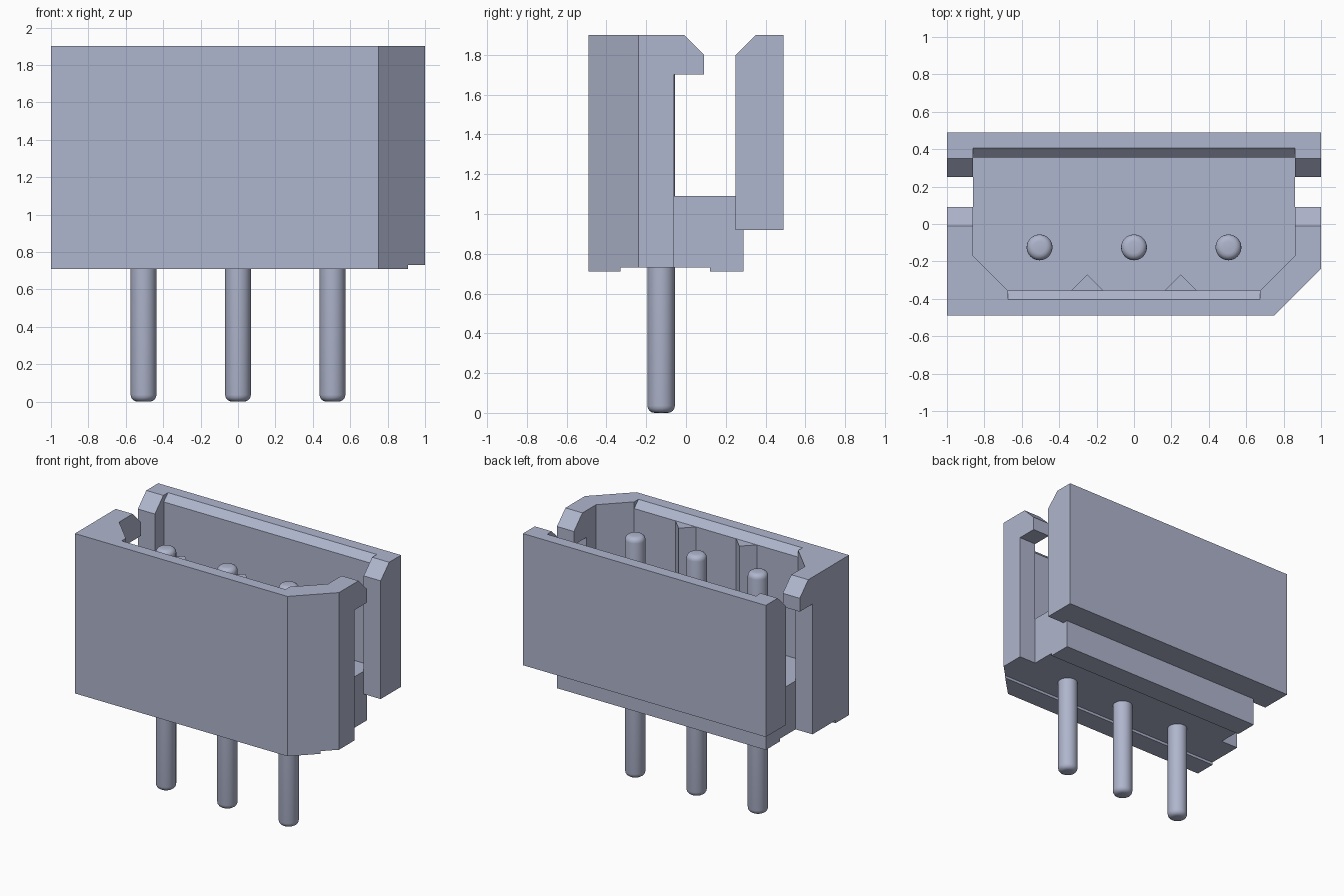
import bpy
import bmesh
import math

cube = bpy.data.objects.get("Cube")
if cube:
    bpy.data.objects.remove(cube, do_unlink=True)

# One blue-grey plastic for everything
COLOUR = (0.43, 0.465, 0.61, 1.0)
grey = bpy.data.materials.new("blue_grey")
grey.use_nodes = True
grey.diffuse_color = COLOUR
bsdf = next(n for n in grey.node_tree.nodes if n.type == 'BSDF_PRINCIPLED')
bsdf.inputs["Base Color"].default_value = COLOUR


def prism(name, outline, axis, lo, hi):
    """Extrude an outline along z (points are x, y) or along x (points are y, z)."""
    bm = bmesh.new()
    place = (lambda p: (p[0], p[1], lo)) if axis == 'z' else (lambda p: (lo, p[0], p[1]))
    face = bm.faces.new([bm.verts.new(place(p)) for p in outline])
    new = bmesh.ops.extrude_face_region(bm, geom=[face])["geom"]
    shift = (0, 0, hi - lo) if axis == 'z' else (hi - lo, 0, 0)
    bmesh.ops.translate(bm, vec=shift, verts=[v for v in new if isinstance(v, bmesh.types.BMVert)])
    bmesh.ops.recalc_face_normals(bm, faces=bm.faces)
    mesh = bpy.data.meshes.new(name)
    bm.to_mesh(mesh)
    bm.free()
    mesh.materials.append(grey)
    obj = bpy.data.objects.new(name, mesh)
    bpy.context.collection.objects.link(obj)
    return obj


def cut(target, outline, axis, lo, hi):
    """Subtract a prism from the target and discard the cutter."""
    cutter = prism("cutter", outline, axis, lo, hi)
    cutter.hide_render = True
    mod = target.modifiers.new("cut", 'BOOLEAN')
    mod.operation = 'DIFFERENCE'
    mod.solver = 'EXACT'
    mod.object = cutter
    bpy.context.view_layer.objects.active = target
    bpy.ops.object.modifier_apply(modifier=mod.name)
    bpy.data.objects.remove(cutter, do_unlink=True)


BOTTOM, TOP, FLOOR = 0.71, 1.9, 1.09
INNER_X = 0.86

# Housing block with one chamfered front corner
housing = prism("housing", [(-1, -0.49), (0.75, -0.49), (1, -0.24), (1, 0.49), (-1, 0.49)],
                'z', BOTTOM, TOP)

# Side windows with a hooked arm and bevelled entry
cut(housing, [(-0.06, FLOOR), (0.25, FLOOR), (0.25, 1.8), (0.40, 1.95), (-0.06, 1.95),
              (0.09, 1.8), (0.09, 1.7), (-0.06, 1.7)], 'x', -1.1, 1.1)

# Open side slots below the windows, and clearance under the rear posts
for lo, hi in ((-1.1, -INNER_X), (INNER_X, 1.1)):
    cut(housing, [(-0.06, 0.6), (0.6, 0.6), (0.6, 0.92), (0.25, 0.92), (0.25, 1.3), (-0.06, 1.3)],
        'x', lo, hi)

# Step under the rear wall and shallow groove across the underside
cut(housing, [(0.29, 0.6), (0.6, 0.6), (0.6, 0.92), (0.29, 0.92)], 'x', -1.1, 1.1)
cut(housing, [(-0.33, 0.6), (0.12, 0.6), (0.12, 0.73), (-0.33, 0.73)], 'x', -1.1, 1.1)

# Cavity, with two triangular ribs left standing on the front wall
cavity = [(-INNER_X, 0.355), (-INNER_X, -0.17), (-0.675, -0.355)]
for x in (-0.25, 0.25):
    cavity += [(x - 0.085, -0.355), (x, -0.27), (x + 0.085, -0.355)]
cavity += [(0.675, -0.355), (INNER_X, -0.17), (INNER_X, 0.355)]
cut(housing, cavity, 'z', FLOOR, 2.0)

# Lead-in chamfers on the front and rear rims
cut(housing, [(-0.2, 1.85), (-0.355, 1.85), (-0.455, 1.95), (-0.2, 1.95)], 'x', -0.675, 0.675)
cut(housing, [(0.3, 1.85), (0.355, 1.85), (0.455, 1.95), (0.3, 1.95)], 'x', -INNER_X, INNER_X)

# Contact pins with rounded ends
PIN_HEIGHT = 1.79
for side, x in (("right", -0.505), ("middle", 0), ("left", 0.505)):
    bpy.ops.mesh.primitive_cylinder_add(vertices=40, radius=0.069, depth=PIN_HEIGHT,
                                        location=(x, -0.125, PIN_HEIGHT / 2))
    pin = bpy.context.object
    pin.name = "pin_" + side
    pin.data.materials.append(grey)
    bevel = pin.modifiers.new("rounded_ends", 'BEVEL')
    bevel.width = 0.036
    bevel.segments = 4
    bevel.limit_method = 'ANGLE'
    bevel.angle_limit = math.radians(40)
    bpy.ops.object.modifier_apply(modifier=bevel.name)
    bpy.ops.object.shade_smooth_by_angle(angle=math.radians(35))
